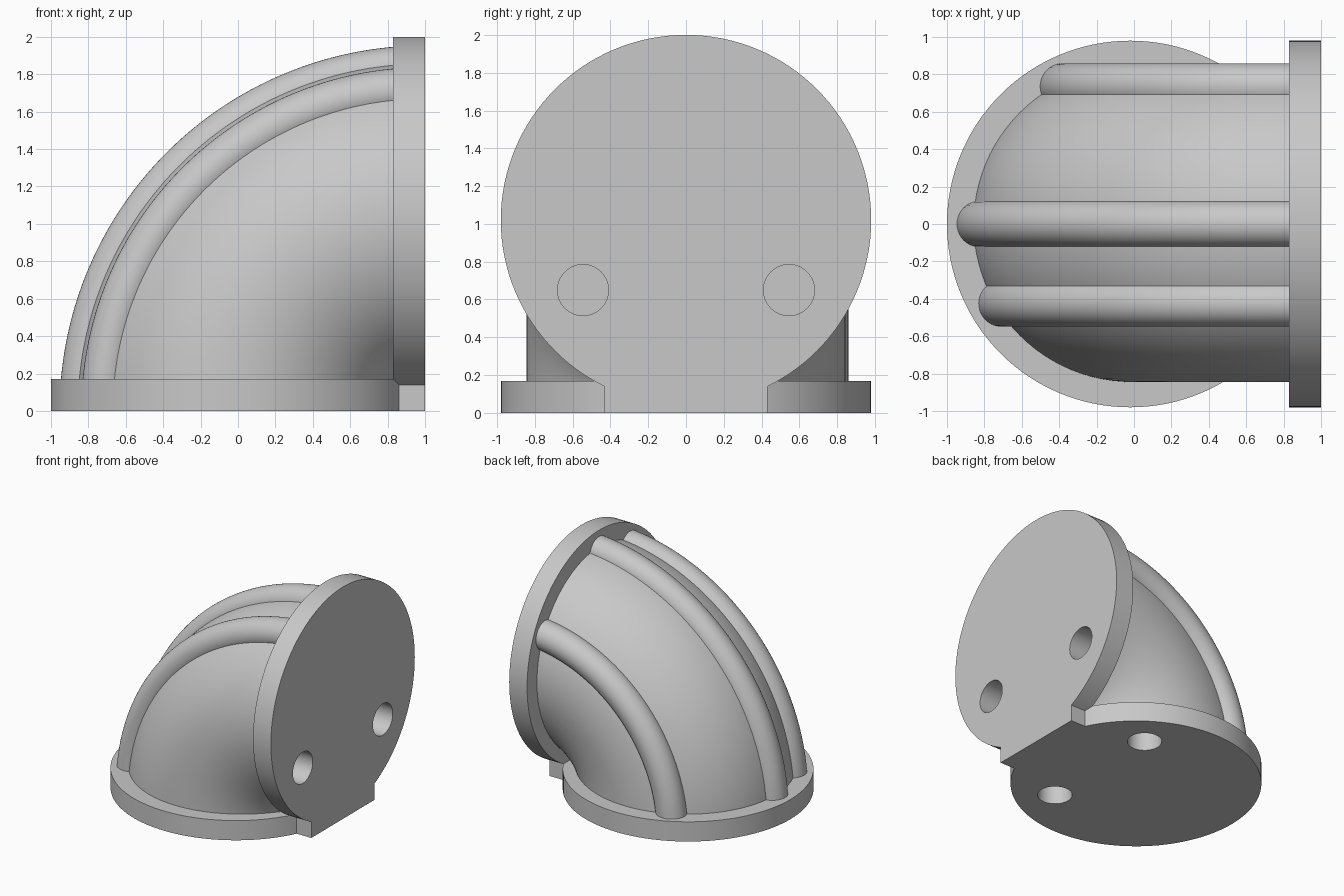
import bpy
import bmesh
from math import radians, sin, cos, pi
from mathutils import Matrix, Vector

if "Cube" in bpy.data.objects:
    bpy.data.objects.remove(bpy.data.objects["Cube"])

grey = bpy.data.materials.new("light grey")
grey.use_nodes = True
COLOUR = (0.58, 0.58, 0.58, 1)
grey.diffuse_color = COLOUR
grey.node_tree.nodes["Principled BSDF"].inputs["Base Color"].default_value = COLOUR

BEND = 1.02          # bend radius, measured from the corner at x = 1, z = 0
PIVOT = Vector((1, 0, 0))
THICK = 0.17


def finish(bm, name):
    bmesh.ops.recalc_face_normals(bm, faces=bm.faces)
    mesh = bpy.data.meshes.new(name)
    bm.to_mesh(mesh)
    bm.free()
    mesh.materials.append(grey)
    obj = bpy.data.objects.new(name, mesh)
    bpy.context.collection.objects.link(obj)
    return obj


def cylinder(name, radius, depth, centre, upright, segments):
    """Disc or peg along z, or along x when upright."""
    bm = bmesh.new()
    turn = Matrix.Rotation(pi / 2 if upright else 0, 4, 'Y')
    bmesh.ops.create_cone(bm, cap_ends=True, segments=segments, radius1=radius,
                          radius2=radius, depth=depth,
                          matrix=Matrix.Translation(centre) @ turn)
    return finish(bm, name)


def elbow(name, y, offset, radius, sides, steps=72):
    """Quarter bend of a round section, its ends buried in the flanges."""
    bm = bmesh.new()
    trim = radians(2)
    section = Matrix.Translation((1 - BEND - offset, y, 0))
    bmesh.ops.create_circle(bm, segments=sides, radius=radius, matrix=section)
    bmesh.ops.rotate(bm, verts=bm.verts, cent=PIVOT, matrix=Matrix.Rotation(trim, 3, 'Y'))
    bmesh.ops.spin(bm, geom=bm.verts[:] + bm.edges[:], cent=PIVOT, axis=(0, 1, 0),
                   angle=pi / 2 - 2 * trim, steps=steps)
    bmesh.ops.holes_fill(bm, edges=[e for e in bm.edges if e.is_boundary])
    return finish(bm, name)


# Solid elbow body
body = elbow("elbow_body", 0, 0, 0.845, 96)

# Reinforcing ribs half sunk into the outside of the bend
ribs = [elbow(name, 0.825 * sin(radians(a)), 0.81 * cos(radians(a)), 0.124, 40)
        for name, a in (("middle_rib", 0), ("front_rib", -31), ("back_rib", 63))]

# Two round flanges at right angles
base = cylinder("base_flange", 0.98, THICK, (1 - BEND, 0, THICK / 2), False, 128)
side = cylinder("side_flange", 0.98, THICK, (1 - THICK / 2, 0, BEND), True, 128)

# Square block joining the flanges at the corner
bm = bmesh.new()
bmesh.ops.create_cube(bm, size=1, matrix=Matrix.Translation((0.92, 0, 0.08))
                      @ Matrix.Diagonal((0.16, 0.86, 0.16, 1)))
for v in bm.verts:
    v.co.x = 1 if v.co.x > 0.9 else 0.86
    v.co.z = 0 if v.co.z < 0.1 else 0.14
corner = finish(bm, "corner_block")

# Blind bolt holes, a pair in each flange
HOLE = 0.3
for y in (-0.545, 0.545):
    for upright, centre in ((False, (0.35, y, 0)), (True, (1, y, 0.65))):
        peg = cylinder("hole_cutter", 0.135, 2 * HOLE, centre, upright, 48)
        peg.hide_render = True
        for part in (body, side if upright else base):
            mod = part.modifiers.new("hole", 'BOOLEAN')
            mod.operation = 'DIFFERENCE'
            mod.solver = 'EXACT'
            mod.object = peg
            bpy.context.view_layer.objects.active = part
            bpy.ops.object.modifier_apply(modifier=mod.name)
        bpy.data.objects.remove(peg)

# Smooth round surfaces, keep rims sharp
bpy.ops.object.select_all(action='DESELECT')
for part in [body, base, side, *ribs]:
    part.select_set(True)
bpy.context.view_layer.objects.active = body
bpy.ops.object.shade_smooth_by_angle(angle=radians(35))
